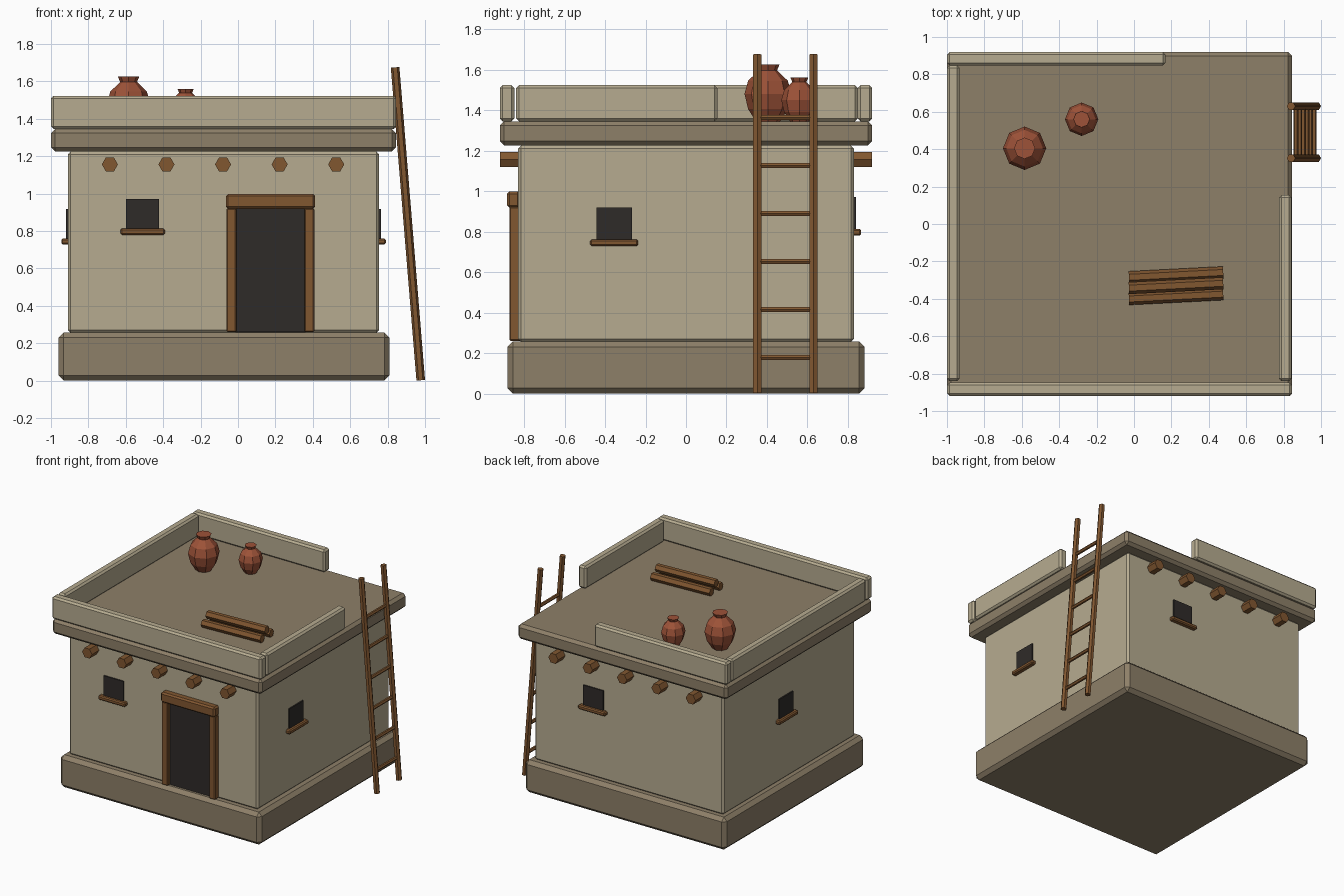
import bpy, bmesh, math
from mathutils import Vector

if "Cube" in bpy.data.objects:
    bpy.data.objects.remove(bpy.data.objects["Cube"])


def material(name, rgb):
    m = bpy.data.materials.new(name)
    m.diffuse_color = (*rgb, 1)
    m.use_nodes = True
    m.node_tree.nodes["Principled BSDF"].inputs["Base Color"].default_value = m.diffuse_color
    return m


PLASTER = material("plaster", (0.47, 0.41, 0.28))
EARTH = material("earth", (0.27, 0.215, 0.14))
WOOD = material("wood", (0.22, 0.095, 0.03))
CLAY = material("clay", (0.34, 0.085, 0.04))
DARK = material("dark", (0.028, 0.024, 0.022))


def finish(name, bm, mat):
    bmesh.ops.recalc_face_normals(bm, faces=bm.faces)
    me = bpy.data.meshes.new(name)
    bm.to_mesh(me)
    bm.free()
    me.materials.append(mat)
    ob = bpy.data.objects.new(name, me)
    bpy.context.collection.objects.link(ob)
    return ob


def box(name, x, y, z, mat, bevel=0.0):
    """Box from (min, max) ranges with an optional chamfer."""
    bm = bmesh.new()
    bmesh.ops.create_cube(bm, size=1)
    for v in bm.verts:
        for i, (a, b) in enumerate((x, y, z)):
            v.co[i] = b if v.co[i] > 0 else a
    if bevel:
        bmesh.ops.bevel(bm, geom=bm.edges[:], offset=bevel, segments=1,
                        affect='EDGES', profile=0.5)
    return finish(name, bm, mat)


def rod(name, p, q, r, mat, side, n=6):
    """Straight n-sided rod from p to q, one corner pointing to side."""
    p, q = Vector(p), Vector(q)
    d = (q - p).normalized()
    u = Vector(side)
    u = (u - d * u.dot(d)).normalized()
    w = d.cross(u)
    bm = bmesh.new()
    rings = []
    for c in (p, q):
        rings.append([bm.verts.new(c + r * (u * math.cos(t) + w * math.sin(t)))
                      for t in (2 * math.pi * i / n for i in range(n))])
        bm.faces.new(rings[-1])
    for i in range(n):
        j = (i + 1) % n
        bm.faces.new((rings[0][i], rings[0][j], rings[1][j], rings[1][i]))
    return finish(name, bm, mat)


def pot(name, x, y, z, s):
    """Eight-sided jar lathed from a profile."""
    profile = [(0.06, 0), (0.098, 0.06), (0.116, 0.135), (0.098, 0.2),
               (0.045, 0.252), (0.057, 0.28)]
    bm = bmesh.new()
    rings = [[bm.verts.new((x + s * r * math.cos(i * math.pi / 4),
                            y + s * r * math.sin(i * math.pi / 4), z + s * h))
              for i in range(8)] for r, h in profile]
    for a, b in zip(rings, rings[1:]):
        for i in range(8):
            j = (i + 1) % 8
            bm.faces.new((a[i], a[j], b[j], b[i]))
    bm.faces.new(rings[0])
    bm.faces.new(rings[-1])
    return finish(name, bm, CLAY)


# House body
X0, X1, Y = -0.91, 0.755, 0.83
box("plinth", (-0.96, 0.81), (-0.883, 0.883), (0, 0.258), EARTH, 0.028)
box("walls", (X0, X1), (-Y, Y), (0.255, 1.225), PLASTER, 0.015)
box("roof_slab", (-1.0, 0.845), (-0.92, 0.92), (1.225, 1.345), EARTH, 0.022)

# Parapets, open at the ladder corner
PZ = (1.345, 1.523)
box("front_parapet", (-1.0, 0.845), (-0.92, -0.848), PZ, PLASTER, 0.014)
box("back_parapet", (-1.0, 0.168), (0.848, 0.92), PZ, PLASTER, 0.014)
box("left_parapet", (-1.0, -0.932), (-0.84, 0.848), PZ, PLASTER, 0.014)
box("right_parapet", (0.775, 0.843), (-0.84, 0.155), PZ, PLASTER, 0.014)

# Roof beams running through the house
for i in range(5):
    x = -0.685 + 0.3025 * i
    rod(f"roof_beam_{i + 1}", (x, -0.92, 1.156), (x, 0.92, 1.156), 0.043, WOOD, (1, 0, 0))

# Door
box("door_opening", (-0.015, 0.36), (-0.84, -0.82), (0.26, 0.92), DARK)
for side, x in (("left", -0.062), ("right", 0.355)):
    box(f"{side}_door_jamb", (x, x + 0.053), (-0.873, -0.82), (0.26, 0.922), WOOD, 0.006)
box("door_lintel", (-0.065, 0.413), (-0.885, -0.82), (0.918, 0.998), WOOD, 0.012)


# Windows with sills; s is the outward sign of the wall
def window(name, axis, s, wall, c, z):
    def out(a, b):
        return tuple(sorted((wall + s * a, wall + s * b)))
    for part, half, depth, zr, mat, bev in (
            ("opening", 0.088, 0.01, (z, z + 0.165), DARK, 0),
            ("sill", 0.119, 0.035, (z - 0.025, z + 0.008), WOOD, 0.008)):
        along, across = (c - half, c + half), out(-0.02, depth)
        x, y = (along, across) if axis == "x" else (across, along)
        box(f"{name}_window_{part}", x, y, zr, mat, bev)


window("front", "x", -1, -Y, -0.51, 0.805)
window("back", "x", 1, Y, 0.23, 0.805)
window("right", "y", 1, X1, -0.355, 0.753)
window("left", "y", -1, X0, 0.05, 0.753)

# Ladder
foot, head = Vector((0.977, 0, 0.002)), Vector((0.84, 0, 1.675))
for side, y in (("near", 0.352), ("far", 0.63)):
    off = Vector((0, y, 0))
    rod(f"ladder_{side}_rail", foot + off, head + off, 0.023, WOOD, (1, 0, 0))
for i in range(6):
    z = 0.178 + 0.237 * i
    x = foot.x + (head.x - foot.x) * z / head.z
    rod(f"ladder_rung_{i + 1}", (x, 0.352, z), (x, 0.63, z), 0.014, WOOD, (1, 0, 0))

# Clay pots
pot("large_pot", -0.585, 0.405, 1.345, 1.0)
pot("small_pot", -0.28, 0.56, 1.345, 0.77)

# Stack of logs, the middle one resting on top
for i, (dy, z) in enumerate(((-0.058, 1.373), (0.0, 1.42), (0.058, 1.373))):
    rod(f"log_{i + 1}", (-0.027, -0.343 + dy, z), (0.477, -0.317 + dy, z), 0.032, WOOD, (0, 1, 0))
